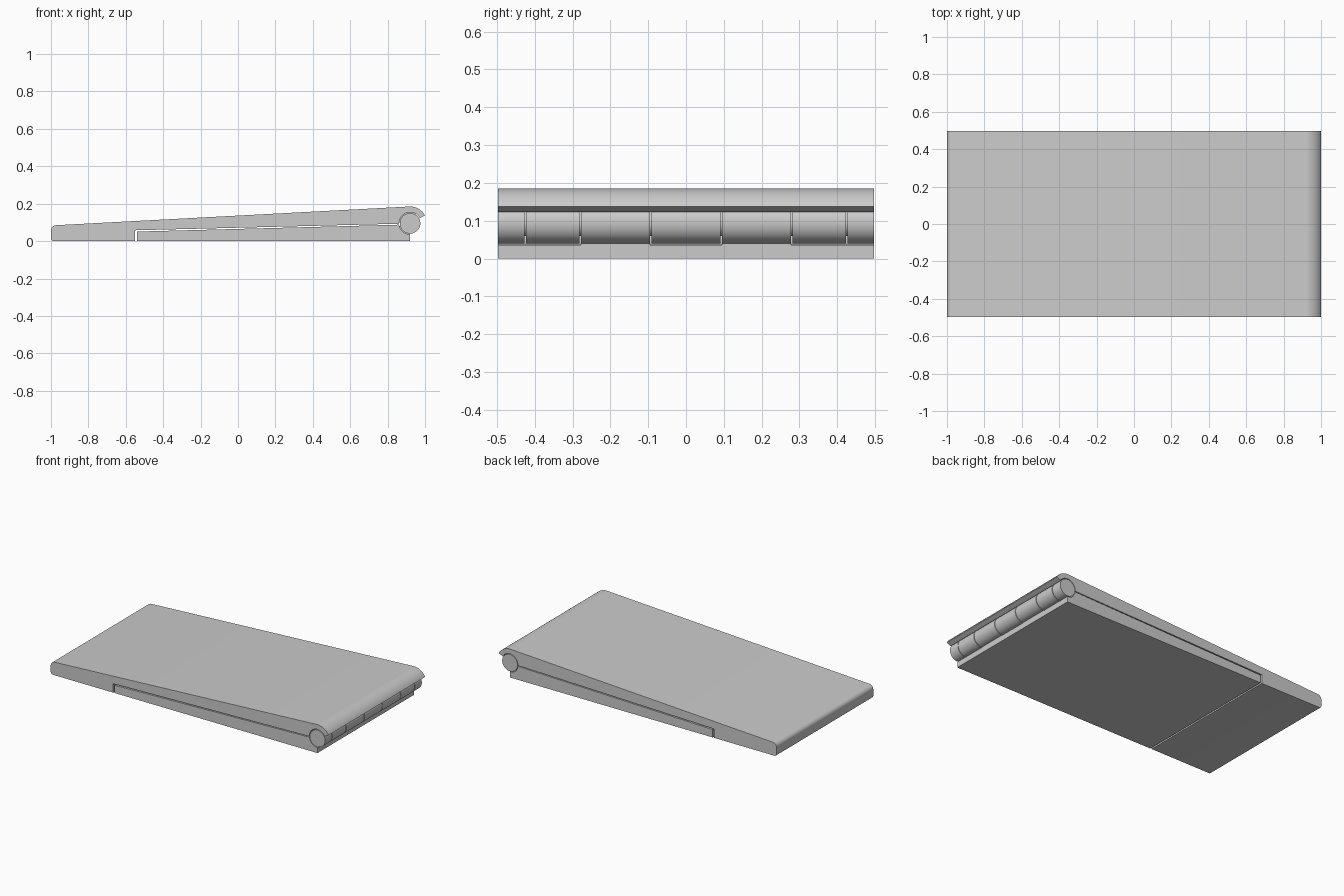
import bpy, bmesh
from math import cos, sin, radians

cube = bpy.data.objects.get("Cube")
if cube:
    bpy.data.objects.remove(cube, do_unlink=True)

grey = bpy.data.materials.new("satin grey")
grey.use_nodes = True
colour = (0.6, 0.6, 0.6, 1)
grey.diffuse_color = colour
grey.node_tree.nodes["Principled BSDF"].inputs["Base Color"].default_value = colour

HALF = 0.497                # half width of the hinge
PIN = (0.92, 0.095)         # hinge axis in x, z
BARREL, SOCKET, LIP = 0.055, 0.059, 0.09


def arc(centre, radius, start, end, steps=16):
    """Points along an arc in the x-z plane."""
    angles = [radians(start + (end - start) * i / steps) for i in range(steps + 1)]
    return [(centre[0] + radius * cos(a), centre[1] + radius * sin(a)) for a in angles]


def extrude(name, profile, y0, y1):
    """Closed x-z profile extruded along y, with smooth curved sides."""
    bm = bmesh.new()
    face = bm.faces.new([bm.verts.new((x, y0, z)) for x, z in profile])
    moved = bmesh.ops.extrude_face_region(bm, geom=[face])["geom"]
    verts = [v for v in moved if isinstance(v, bmesh.types.BMVert)]
    bmesh.ops.translate(bm, vec=(0, y1 - y0, 0), verts=verts)
    bmesh.ops.recalc_face_normals(bm, faces=bm.faces)
    mesh = bpy.data.meshes.new(name)
    bm.to_mesh(mesh)
    bm.free()
    mesh.materials.append(grey)
    obj = bpy.data.objects.new(name, mesh)
    bpy.context.collection.objects.link(obj)
    bpy.ops.object.select_all(action="DESELECT")
    obj.select_set(True)
    bpy.context.view_layer.objects.active = obj
    bpy.ops.object.shade_smooth_by_angle(angle=radians(30))
    return obj


# Upper leaf: heel, long sloping plate and curled lip over the barrel
upper = [(-0.55, 0), (-0.55, 0.058)]
upper += arc(PIN, SOCKET, 182, 28, 28)
upper += arc(PIN, LIP, 28, 93)
upper += arc((-0.972, 0.057), 0.028, 93, 180, 8)
upper += arc((-0.985, 0.015), 0.015, 180, 270, 6)
extrude("upper_leaf", upper, -HALF, HALF)

# Lower leaf: wedge with a hollow under the barrel
lower = [(-0.54, 0), (PIN[0], 0)]
lower += arc(PIN, SOCKET, 270, 187)
lower += [(-0.54, 0.051)]
extrude("lower_leaf", lower, -HALF, HALF)

# Barrel: end caps and knuckles joined in turn to the upper and lower leaf
seams = [-HALF, -0.425, -0.28, -0.093, 0.093, 0.28, 0.425, HALF]
for i, (a, b) in enumerate(zip(seams, seams[1:])):
    end = i in (0, 6)
    y0 = a + (0.002 if i else 0)
    y1 = b - (0.002 if i < 6 else 0)
    name = "end_cap" if end else "knuckle"
    extrude(name, arc(PIN, BARREL, 0, 354, 59), y0, y1)
    if not end:
        start, stop = (60, 175) if i % 2 else (195, 268)
        web = arc(PIN, 0.05, start, stop) + arc(PIN, 0.062, stop, start)
        extrude("knuckle_web", web, y0, y1)

# Pin through the knuckles
extrude("hinge_pin", arc(PIN, 0.035, 0, 348, 29), -0.45, 0.45)
